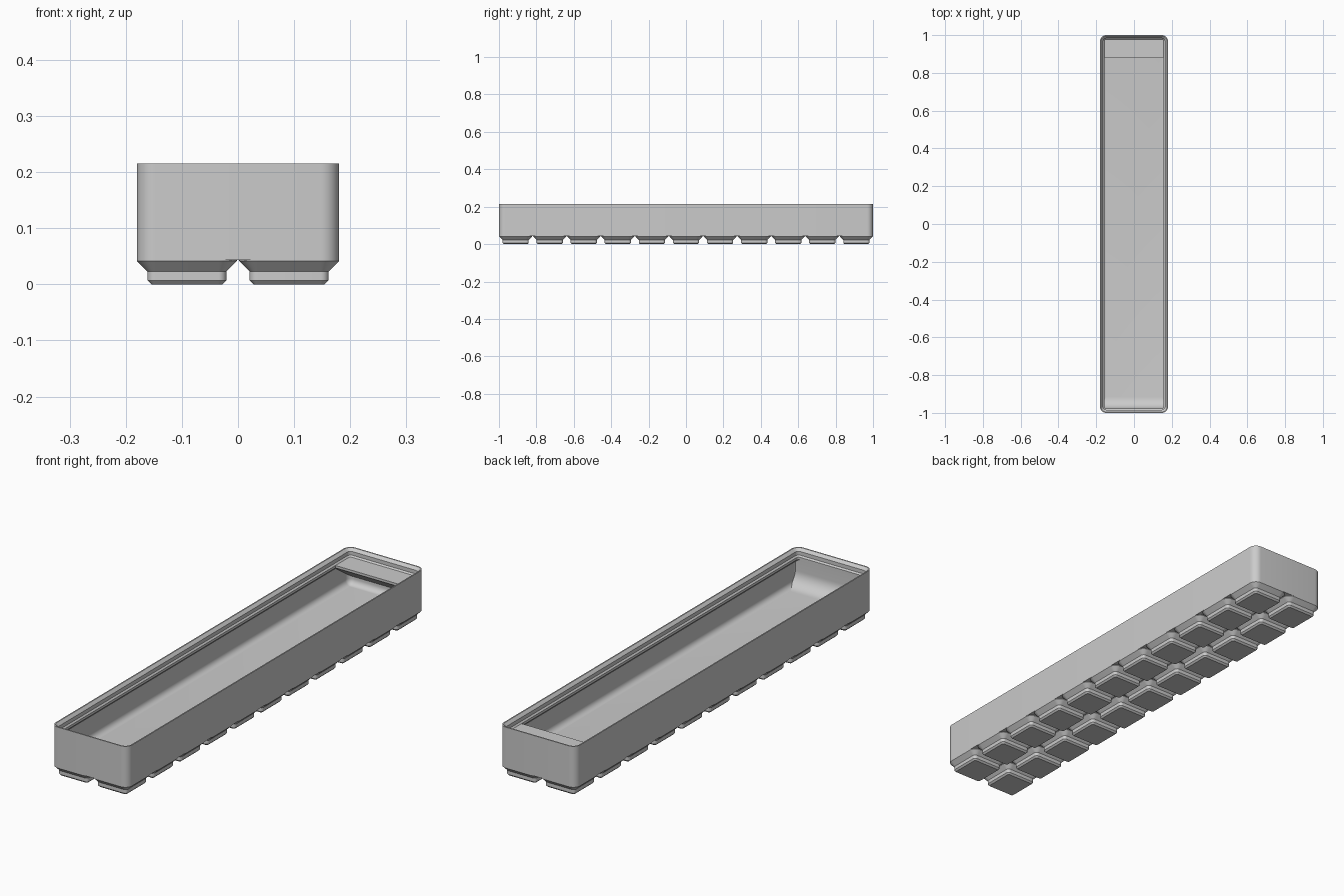
import bpy, bmesh, math
from mathutils import Vector

MM = 2 / 230.5               # model units per millimetre
W, L = 41.5, 230.5           # outer footprint
PITCH, NX, NY = 21, 2, 11    # grid of feet
WALL, LIP, RADIUS = 0.95, 2.6, 3.75
FLOOR, RIM = 7, 21

cube = bpy.data.objects.get("Cube")
if cube:
    bpy.data.objects.remove(cube, do_unlink=True)

grey = bpy.data.materials.new("plain_grey")
grey.use_nodes = True
grey.diffuse_color = (0.6, 0.6, 0.6, 1)
grey.node_tree.nodes["Principled BSDF"].inputs["Base Color"].default_value = (0.6, 0.6, 0.6, 1)


def finish(name, bm):
    """Turn a bmesh in millimetres into a shaded object."""
    bmesh.ops.recalc_face_normals(bm, faces=bm.faces)
    bmesh.ops.scale(bm, vec=(MM, MM, MM), verts=bm.verts)
    mesh = bpy.data.meshes.new(name)
    bm.to_mesh(mesh)
    bm.free()
    mesh.materials.append(grey)
    obj = bpy.data.objects.new(name, mesh)
    bpy.context.collection.objects.link(obj)
    bpy.ops.object.select_all(action="DESELECT")
    obj.select_set(True)
    bpy.context.view_layer.objects.active = obj
    bpy.ops.object.shade_smooth_by_angle(angle=math.radians(30))
    return obj


def rounded_ring(bm, width, length, inset, z, steps=8):
    """Rounded rectangle of vertices, inset from the outer footprint."""
    r = max(RADIUS - inset, 0.02)
    ring = []
    for i, (sx, sy) in enumerate([(1, 1), (-1, 1), (-1, -1), (1, -1)]):
        cx, cy = sx * (width / 2 - inset - r), sy * (length / 2 - inset - r)
        for k in range(steps + 1):
            a = math.pi / 2 * (i + k / steps)
            ring.append(bm.verts.new((cx + r * math.cos(a), cy + r * math.sin(a), z)))
    return ring


def loft(name, width, length, profile, steps=8):
    """Sweep an (inset, height) profile around a rounded rectangle, closed at both ends."""
    bm = bmesh.new()
    rings = [rounded_ring(bm, width, length, d, z, steps) for d, z in profile]
    for a, b in zip(rings, rings[1:]):
        for i in range(len(a)):
            j = (i + 1) % len(a)
            bm.faces.new((a[i], a[j], b[j], b[i]))
    bm.faces.new(rings[0])
    bm.faces.new(rings[-1])
    return finish(name, bm)


def prism(name, profile):
    """Extrude a (y, z) profile across the inside of the bin."""
    bm = bmesh.new()
    half = W / 2 - WALL - 0.05
    face = bm.faces.new([bm.verts.new((-half, y, z)) for y, z in profile])
    out = bmesh.ops.extrude_face_region(bm, geom=[face])
    moved = [v for v in out["geom"] if isinstance(v, bmesh.types.BMVert)]
    bmesh.ops.translate(bm, verts=moved, vec=Vector((2 * half, 0, 0)))
    return finish(name, bm)


def arc(cx, cz, r, steps=8):
    """Quarter curve from a wall at cx - r down to a floor at cz - r."""
    angles = [math.pi / 2 * k / steps for k in range(steps + 1)]
    return [(cx - r * math.cos(a), cz - r * math.sin(a)) for a in angles]


# Bin shell: outer wall, stacking lip, overhang, inner wall and filleted floor
fillet = RADIUS - WALL
shell = [(0, 5), (0, 24.8), (0.6, 24.8), (1.9, 23.5), (1.9, 21.7), (LIP, RIM),
         (LIP, RIM - 1.2), (WALL, RIM - 1.2 - (LIP - WALL))]
shell += arc(WALL + fillet, FLOOR + fillet, fillet)
loft("bin_shell", W, L, shell)

# Stepped feet in a regular grid
foot = [(2.95, 0), (2.15, 0.8), (2.15, 2.6), (0, 4.75), (0, 5)]
feet = loft("base_feet", PITCH - 0.5, PITCH - 0.5, foot)
feet.location = (-(NX - 1) * PITCH / 2 * MM, -(NY - 1) * PITCH / 2 * MM, 0)
for axis, count in ((0, NX), (1, NY)):
    mod = feet.modifiers.new("grid", "ARRAY")
    mod.count = count
    mod.use_relative_offset = False
    mod.use_constant_offset = True
    offset = [0, 0, 0]
    offset[axis] = PITCH * MM
    mod.constant_offset_displace = offset

# Curved scoop at the front, flush with the lip
front, scoop_r = -L / 2, 7
scoop = [(front + 1.5, FLOOR - 0.3), (front + 1.5, RIM - 1.2), (front + LIP, RIM - 1.2)]
scoop += arc(front + LIP + scoop_r, FLOOR + scoop_r, scoop_r, 12)
scoop.append((front + LIP + scoop_r, FLOOR - 0.3))
prism("front_scoop", scoop)

# Label shelf at the back with a sloping underside
back, depth = L / 2, 13.8
prism("label_shelf", [(back - 1.5, RIM), (back - depth, RIM), (back - depth, RIM - 1.2),
                      (back - WALL - 0.3, RIM - 10), (back - 1.5, RIM - 10)][:4])
